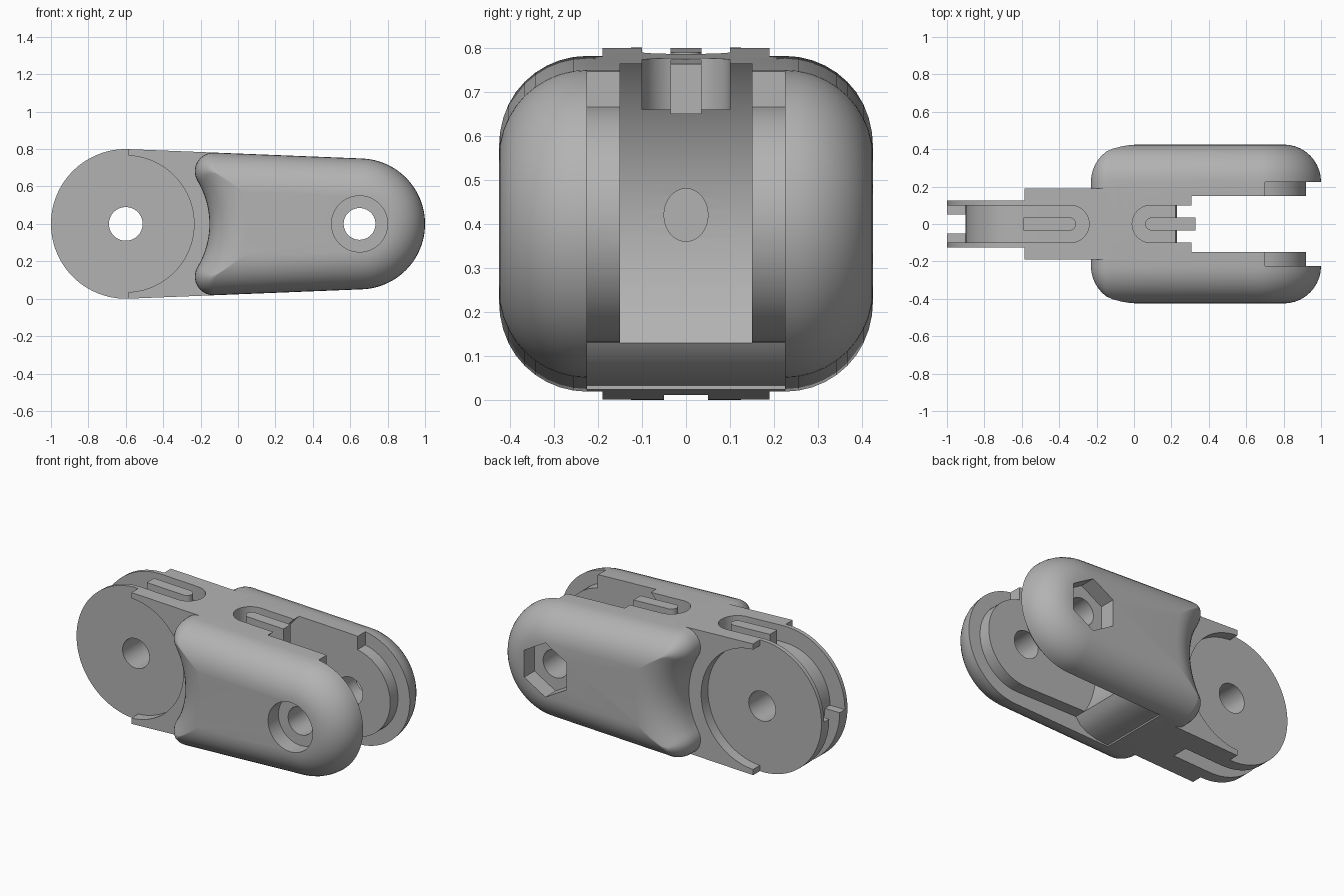
import bpy, bmesh, math
from math import sin, cos, pi, sqrt, atan2, asin

if "Cube" in bpy.data.objects:
    bpy.data.objects.remove(bpy.data.objects["Cube"], do_unlink=True)

grey = bpy.data.materials.new("light grey plastic")
grey.use_nodes = True
grey.diffuse_color = (0.45, 0.45, 0.45, 1)
grey.node_tree.nodes["Principled BSDF"].inputs["Base Color"].default_value = (0.45, 0.45, 0.45, 1)

# Knuckle (tongue) centre, hinge centre and the tapered outline around them
MID = 0.4
KX, KR = -0.6, 0.4
HX, HR = 0.65, 0.35
SLOPE = asin((KR - HR) / (HX - KX))
UP = pi / 2 - SLOPE          # direction of the top edge's normal


def top_z(x):
    return MID + (KR - sin(SLOPE) * (x - KX)) / cos(SLOPE)


def arc(cx, cz, r, a0, a1, n):
    return [(cx + r * cos(a0 + (a1 - a0) * i / n),
             cz + r * sin(a0 + (a1 - a0) * i / n)) for i in range(n + 1)]


def circle(cx, cz, r, n=64):
    return arc(cx, cz, r, 0, 2 * pi, n)[:-1]


def loft(name, loops):
    """Skin a list of equal-length closed loops and cap the ends."""
    bm = bmesh.new()
    rings = [[bm.verts.new(p) for p in loop] for loop in loops]
    for a, b in zip(rings, rings[1:]):
        for i in range(len(a)):
            j = (i + 1) % len(a)
            bm.faces.new((a[i], a[j], b[j], b[i]))
    bm.faces.new(rings[0])
    bm.faces.new(rings[-1])
    bmesh.ops.recalc_face_normals(bm, faces=bm.faces)
    mesh = bpy.data.meshes.new(name)
    bm.to_mesh(mesh)
    bm.free()
    mesh.materials.append(grey)
    obj = bpy.data.objects.new(name, mesh)
    bpy.context.collection.objects.link(obj)
    return obj


AXES = {"x": lambda a, b, t: (t, a, b),
        "y": lambda a, b, t: (a, t, b),
        "z": lambda a, b, t: (a, b, t)}


def prism(name, pts, lo, hi, axis="y"):
    place = AXES[axis]
    return loft(name, [[place(a, b, t) for a, b in pts] for t in (lo, hi)])


def box_pts(x0, x1, z0, z1):
    return [(x0, z0), (x1, z0), (x1, z1), (x0, z1)]


def stadium(x_flat, x_round, r):
    """Plan outline with one square end and one rounded end."""
    side = 1 if x_round > x_flat else -1
    tip = arc(x_round - side * r, 0, r, -pi / 2, side * pi / 2 + (side - 1) * pi / 2 + (pi if side < 0 else 0), 16) \
        if side > 0 else arc(x_round + r, 0, r, 3 * pi / 2, pi / 2, 16)
    return [(x_flat, -r)] + tip + [(x_flat, r)]


def cut(obj, cutter):
    mod = obj.modifiers.new("cut", "BOOLEAN")
    mod.operation, mod.solver, mod.object = "DIFFERENCE", "EXACT", cutter
    bpy.context.view_layer.objects.active = obj
    bpy.ops.object.modifier_apply(modifier=mod.name)
    bpy.data.objects.remove(cutter, do_unlink=True)


def smooth(obj):
    bpy.ops.object.select_all(action="DESELECT")
    obj.select_set(True)
    bpy.context.view_layer.objects.active = obj
    bpy.ops.object.shade_smooth_by_angle(angle=math.radians(30))


# Pillowed fork body: outline inset layer by layer along a quarter-round edge
HOLLOW, CORNER, FILLET, HALF = 0.447, 0.1, 0.2, 0.425


def body_outline(d):
    rc = max(CORNER - d, 0.003)
    e = d + rc
    rise, reach = KR - e, HOLLOW + e
    along = sqrt(reach ** 2 - rise ** 2)
    ox, oz = rise * cos(UP) + along * sin(UP), rise * sin(UP) - along * cos(UP)
    phi = atan2(oz, ox)
    upper = arc(KX, MID, HOLLOW + d, 0, phi, 12)[:-1]
    upper += arc(KX + ox, MID + oz, rc, phi + pi, UP, 10)
    upper += arc(HX, MID, HR - d, UP, 0, 24)
    lower = [(x, 2 * MID - z) for x, z in upper[-2:0:-1]]
    return upper + lower


STEPS = 10
half_layers = [(HALF - FILLET + FILLET * sin(i / STEPS * pi / 2),
                FILLET * (1 - cos(i / STEPS * pi / 2))) for i in range(STEPS + 1)]
layers = [(-y, d) for y, d in reversed(half_layers)] + half_layers
body = loft("fork_body", [[(x, y, z) for x, z in body_outline(d)] for y, d in layers])

# Slot that receives the next tongue
cut(body, prism("slot_round", circle(HX, MID, 0.5, 96), -0.15, 0.15))
cut(body, prism("slot_open", box_pts(HX, 1.3, -0.2, 1.2), -0.15, 0.15))

# Wider relief around the hinge bosses, running under the rounded bottom lip
BOSS = 0.27
lip = [(0, -0.2), (0, 0.033), (0.08, 0.04), (0.15, 0.06), (0.2, 0.09), (0.23, 0.13)]
relief = lip + arc(HX, MID, BOSS, -pi / 2, math.acos(0.05 / BOSS), 32)
relief += [(0.7, 1.2), (1.3, 1.2), (1.3, -0.2)]
cut(body, prism("boss_relief", relief, -0.225, 0.225))

# Hinge pin hole, round screw-head seat in front, hexagonal nut seat behind
cut(body, prism("pin_hole", circle(HX, MID, 0.085), -0.6, 0.6))
cut(body, prism("head_seat", circle(HX, MID, 0.15), -0.6, -0.325))
cut(body, prism("nut_seat", arc(HX, MID, 0.165, pi / 2, 5 * pi / 2, 6)[:-1], 0.325, 0.6))

# Top pocket and cord hole
cut(body, prism("pocket", stadium(0.6, -0.01, 0.1), 0.66, 1.0, "z"))
cord = [(0.05 * cos(a * pi / 16), 0.42 + 0.06 * sin(a * pi / 16)) for a in range(32)]
cut(body, prism("cord_hole", cord, 0.0, 0.5, "x"))
smooth(body)

# Knuckle: tapered core with a thinner disc-shaped tongue
END = -0.05
core = arc(KX, MID, KR, UP, 2 * pi - UP, 72)
core += [(END, 2 * MID - top_z(END)), (END, top_z(END))]
knuckle = prism("knuckle_tongue", core, -0.19, 0.19)
for side in (-1, 1):
    lo, hi = sorted((side * 0.125, side * 0.4))
    cut(knuckle, prism("cheek_round", circle(KX, MID, 0.365, 96), lo, hi))
    cut(knuckle, prism("cheek_open", box_pts(-1.3, -0.585, -0.2, 1.2), lo, hi))
cut(knuckle, prism("pivot_hole", circle(KX, MID, 0.09), -0.5, 0.5))

# Cord groove: wide over the top half, narrow over the lower half
FLOOR = 0.3
upper_groove = [(-1.3, MID)] + arc(KX, MID, FLOOR, pi, pi / 2, 24)
upper_groove += [(-0.45, MID + FLOOR), (-0.45, 1.2), (-1.3, 1.2)]
lower_groove = [(-1.3, MID)] + arc(KX, MID, FLOOR, pi, 3 * pi / 2, 24)
lower_groove += [(-0.33, MID - FLOOR), (-0.33, -0.2), (-1.3, -0.2)]
cut(knuckle, prism("upper_groove", upper_groove, -0.1, 0.1))
cut(knuckle, prism("groove_end", stadium(-0.5, -0.24, 0.1), MID + FLOOR, 1.2, "z"))
cut(knuckle, prism("lower_groove", lower_groove, -0.05, 0.05))
smooth(knuckle)

# Cord tie bars standing in the two top pockets, flush with the sloping top
for name, x_flat, x_round in (("knuckle_tie_bar", -0.59, -0.31), ("fork_tie_bar", 0.33, 0.06)):
    bar = prism(name, stadium(x_flat, x_round, 0.035), 0.65, 0.75, "z")
    for v in bar.data.vertices:
        if v.co.z > 0.7:
            v.co.z = top_z(v.co.x)
    smooth(bar)
